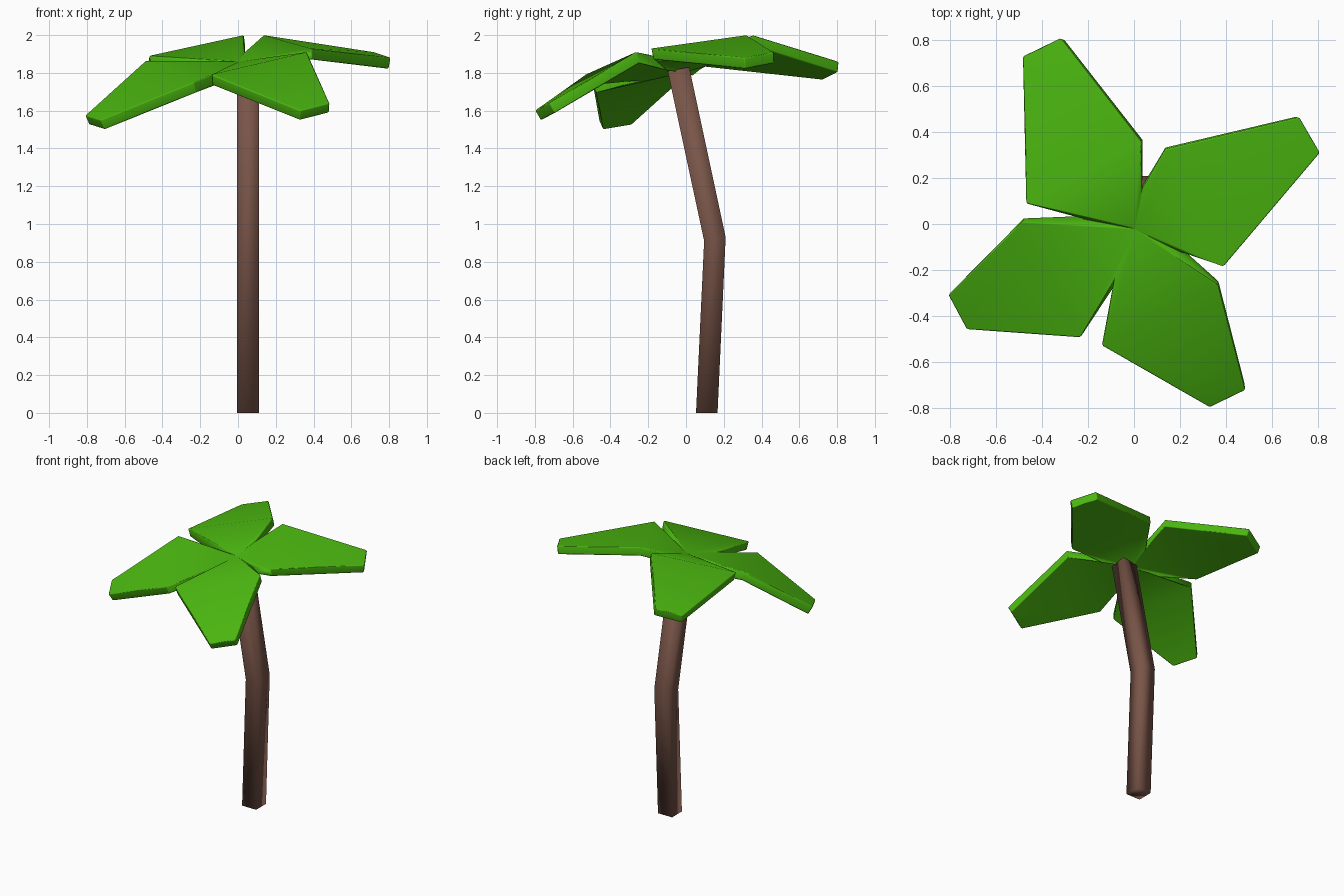
import bpy
import bmesh
from mathutils import Vector

cube = bpy.data.objects.get("Cube")
if cube:
    bpy.data.objects.remove(cube, do_unlink=True)


def make_material(name, rgb):
    mat = bpy.data.materials.new(name)
    mat.use_nodes = True
    mat.diffuse_color = (*rgb, 1)
    mat.node_tree.nodes["Principled BSDF"].inputs["Base Color"].default_value = (*rgb, 1)
    return mat


def make_object(name, bm, mat):
    bmesh.ops.recalc_face_normals(bm, faces=bm.faces)
    for face in bm.faces:
        face.smooth = True
    mesh = bpy.data.meshes.new(name)
    bm.to_mesh(mesh)
    bm.free()
    mesh.materials.append(mat)
    obj = bpy.data.objects.new(name, mesh)
    bpy.context.collection.objects.link(obj)
    return obj


bark = make_material("bark brown", (0.19, 0.09, 0.065))
green = make_material("leaf green", (0.07, 0.47, 0.005))

# Trunk: a square section swept through one bend
HALF = 0.057
path = [(0.11, 0, 0), (0.153, 0.92, 0.01), (-0.04, 1.82, 0.01)]  # y, z, rise at the back edge
bm = bmesh.new()
rings = []
for y, z, rise in path:
    rings.append([bm.verts.new((0.053 + sx * HALF, y + sy * HALF, z + sy * rise))
                  for sx, sy in ((-1, -1), (1, -1), (1, 1), (-1, 1))])
for low, high in zip(rings, rings[1:]):
    for i in range(4):
        j = (i + 1) % 4
        bm.faces.new((low[i], low[j], high[j], high[i]))
bm.faces.new(rings[0][::-1])
bm.faces.new(rings[-1])
make_object("trunk", bm, bark)

# Crown: four fronds sharing a centre and the notches between them
centre = Vector((0, -0.02, 1.86))
notches = [(0.2, -0.12, 1.87), (0.035, 0.15, 1.91), (-0.21, 0.02, 1.84), (-0.09, -0.25, 1.81)]
# Each frond: near shoulder, near tip, far tip, far shoulder
fronds = [
    [(0.39, -0.185, 1.93), (0.81, 0.31, 1.88), (0.72, 0.465, 1.91), (0.135, 0.325, 2.0)],
    [(0.03, 0.36, 2.0), (-0.32, 0.81, 1.86), (-0.485, 0.73, 1.82), (-0.47, 0.09, 1.89)],
    [(-0.49, 0.01, 1.865), (-0.81, -0.31, 1.575), (-0.73, -0.46, 1.55), (-0.235, -0.495, 1.75)],
    [(-0.14, -0.53, 1.79), (0.33, -0.8, 1.6), (0.485, -0.725, 1.64), (0.365, -0.265, 1.91)],
]
bm = bmesh.new()
hub = bm.verts.new(centre)
gaps = [bm.verts.new(p) for p in notches]
for i, outline in enumerate(fronds):
    a, b, c, d = [bm.verts.new(p) for p in outline]
    near, far = gaps[i], gaps[(i + 1) % 4]
    for corners in ((hub, near, a), (hub, a, d), (hub, d, far), (a, b, c, d)):
        bm.faces.new(corners)
crown = make_object("leaf_crown", bm, green)

# Give the fronds thickness and a slightly softened rim
solid = crown.modifiers.new("thickness", "SOLIDIFY")
solid.thickness = 0.06
solid.offset = -1
bevel = crown.modifiers.new("soft_rim", "BEVEL")
bevel.width = 0.006
bevel.segments = 1
bevel.limit_method = "ANGLE"
bevel.angle_limit = 0.9
normals = crown.modifiers.new("even_shading", "WEIGHTED_NORMAL")
normals.keep_sharp = True
